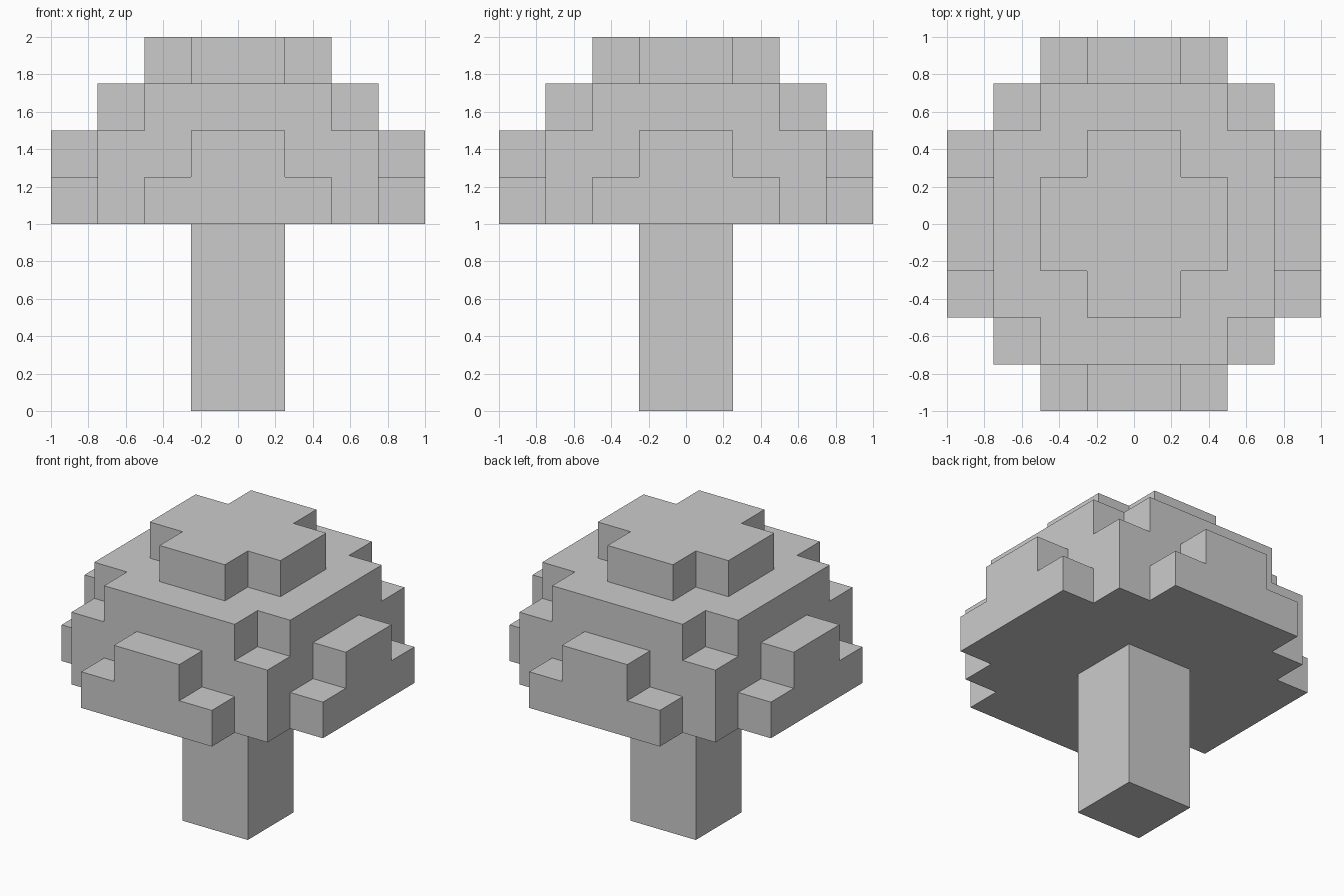
import bpy, bmesh
from mathutils import Vector

if "Cube" in bpy.data.objects:
    bpy.data.objects.remove(bpy.data.objects["Cube"])

S = 0.25   # size of one block
R = 4      # canopy radius in blocks


def finish(bm, name):
    mesh = bpy.data.meshes.new(name)
    bm.to_mesh(mesh)
    bm.free()
    obj = bpy.data.objects.new(name, mesh)
    bpy.context.collection.objects.link(obj)
    return obj


# Canopy: outer skin of a blocky half sphere sitting at z = 1
def filled(c):
    return c.z > 0 and c.length < R


bm = bmesh.new()
axes = [Vector((1, 0, 0)), Vector((0, 1, 0)), Vector((0, 0, 1))]
cells = [Vector((x + 0.5, y + 0.5, z + 0.5))
         for x in range(-R, R) for y in range(-R, R) for z in range(R)]
for c in filter(filled, cells):
    for k in range(3):
        u, v = axes[(k + 1) % 3] / 2, axes[(k + 2) % 3] / 2
        for sign in (1, -1):
            n = axes[k] * sign
            if not filled(c + n):
                mid = c + n / 2
                ring = [mid - u - v, mid + u - v, mid + u + v, mid - u + v]
                bm.faces.new([bm.verts.new(p * S + Vector((0, 0, 1)))
                              for p in ring[::sign]])
bmesh.ops.remove_doubles(bm, verts=bm.verts, dist=0.001)
bmesh.ops.dissolve_limit(bm, angle_limit=0.01, verts=bm.verts, edges=bm.edges)
finish(bm, "canopy")

# Trunk: square post under the canopy
bm = bmesh.new()
bmesh.ops.create_cube(bm, size=1)
bmesh.ops.scale(bm, vec=(2 * S, 2 * S, 1), verts=bm.verts)
bmesh.ops.translate(bm, vec=(0, 0, 0.5), verts=bm.verts)
finish(bm, "trunk")
